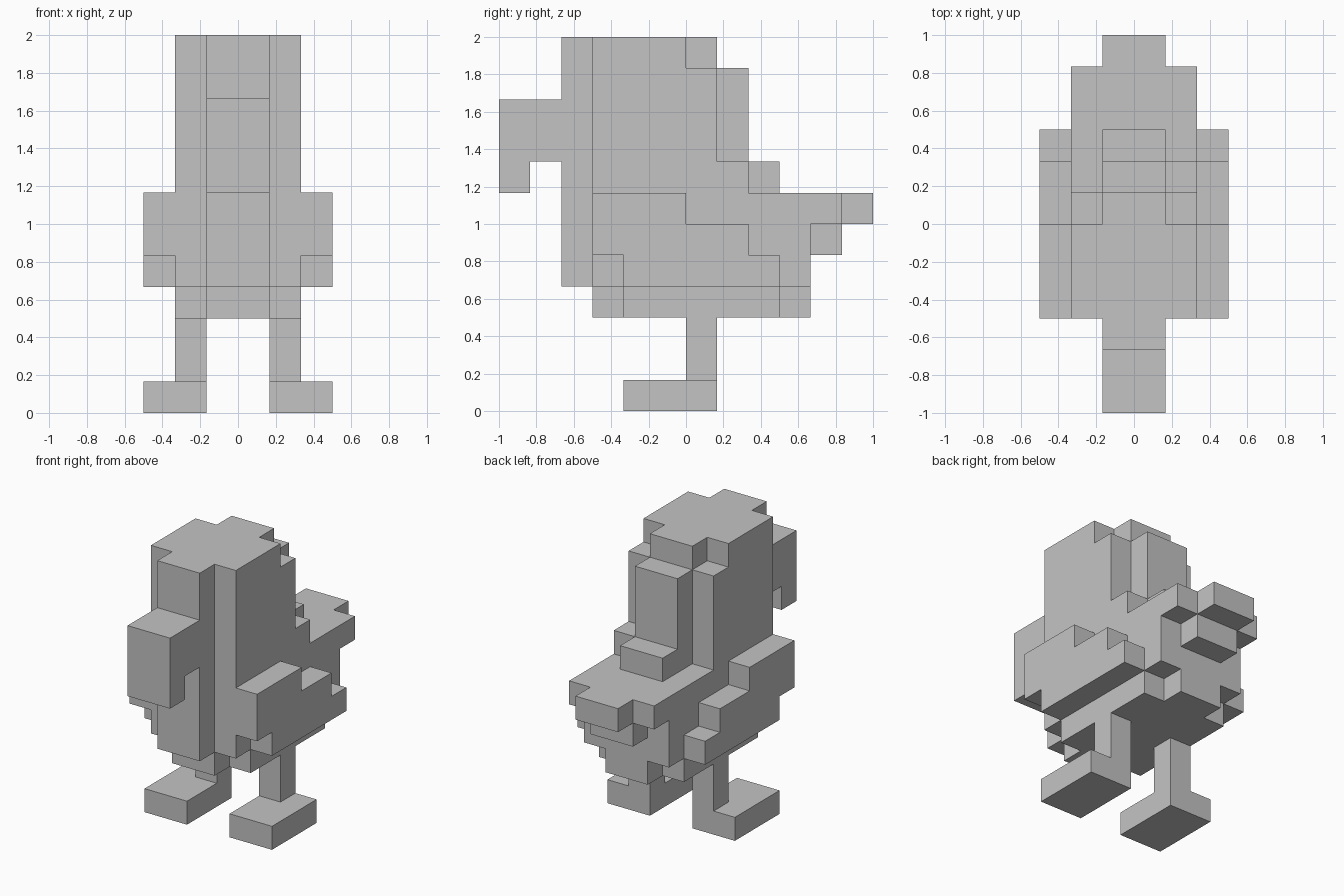
import bpy
import bmesh

cube = bpy.data.objects.get("Cube")
if cube:
    bpy.data.objects.remove(cube, do_unlink=True)

U = 1 / 6  # size of one block

grey = bpy.data.materials.new("plain_grey")
grey.use_nodes = True
colour = (0.55, 0.55, 0.55, 1)
grey.diffuse_color = colour
grey.node_tree.nodes["Principled BSDF"].inputs["Base Color"].default_value = colour


def slab(name, profile, x0, x1):
    """Extrude a side profile of (y, z) block corners from x0 to x1."""
    bm = bmesh.new()
    face = bm.faces.new([bm.verts.new((x0 * U, y * U, z * U)) for y, z in profile])
    ext = bmesh.ops.extrude_face_region(bm, geom=[face], use_keep_orig=True)
    moved = [v for v in ext["geom"] if isinstance(v, bmesh.types.BMVert)]
    bmesh.ops.translate(bm, verts=moved, vec=((x1 - x0) * U, 0, 0))
    bmesh.ops.recalc_face_normals(bm, faces=bm.faces)
    mesh = bpy.data.meshes.new(name)
    bm.to_mesh(mesh)
    bm.free()
    mesh.materials.append(grey)
    bpy.context.collection.objects.link(bpy.data.objects.new(name, mesh))


def box(y0, y1, z0, z1):
    return [(y0, z0), (y1, z0), (y1, z1), (y0, z1)]


def pair(name, profile, x0, x1):
    slab("left_" + name, profile, x0, x1)
    slab("right_" + name, profile, -x1, -x0)


# Middle strip: chest, head crest, back and tail
slab("body_core", [(-3, 3), (4, 3), (4, 5), (5, 5), (5, 6), (6, 6), (6, 7),
                   (3, 7), (3, 8), (2, 8), (2, 11), (1, 11), (1, 12),
                   (-4, 12), (-4, 4), (-3, 4)], -1, 1)

# Hooked beak
slab("beak", [(-6, 7), (-5, 7), (-5, 8), (-4, 8), (-4, 10), (-6, 10)], -1, 1)

# Narrower strips on both sides of the middle
pair("flank", [(-2, 3), (3, 3), (3, 4), (4, 4), (4, 6), (5, 6), (5, 7), (1, 7),
               (1, 11), (0, 11), (0, 12), (-3, 12), (-3, 4), (-2, 4)], 1, 2)

# Single block on one side of the lower back
slab("left_back_step", box(1, 2, 7, 8), 1, 2)

# Stepped wings
pair("wing", [(-2, 4), (3, 4), (3, 5), (2, 5), (2, 6), (0, 6), (0, 7),
              (-3, 7), (-3, 5), (-2, 5)], 2, 3)

# Legs and feet
pair("leg", box(0, 1, 1, 3), 1, 2)
pair("foot", box(-2, 1, 0, 1), 1, 3)
